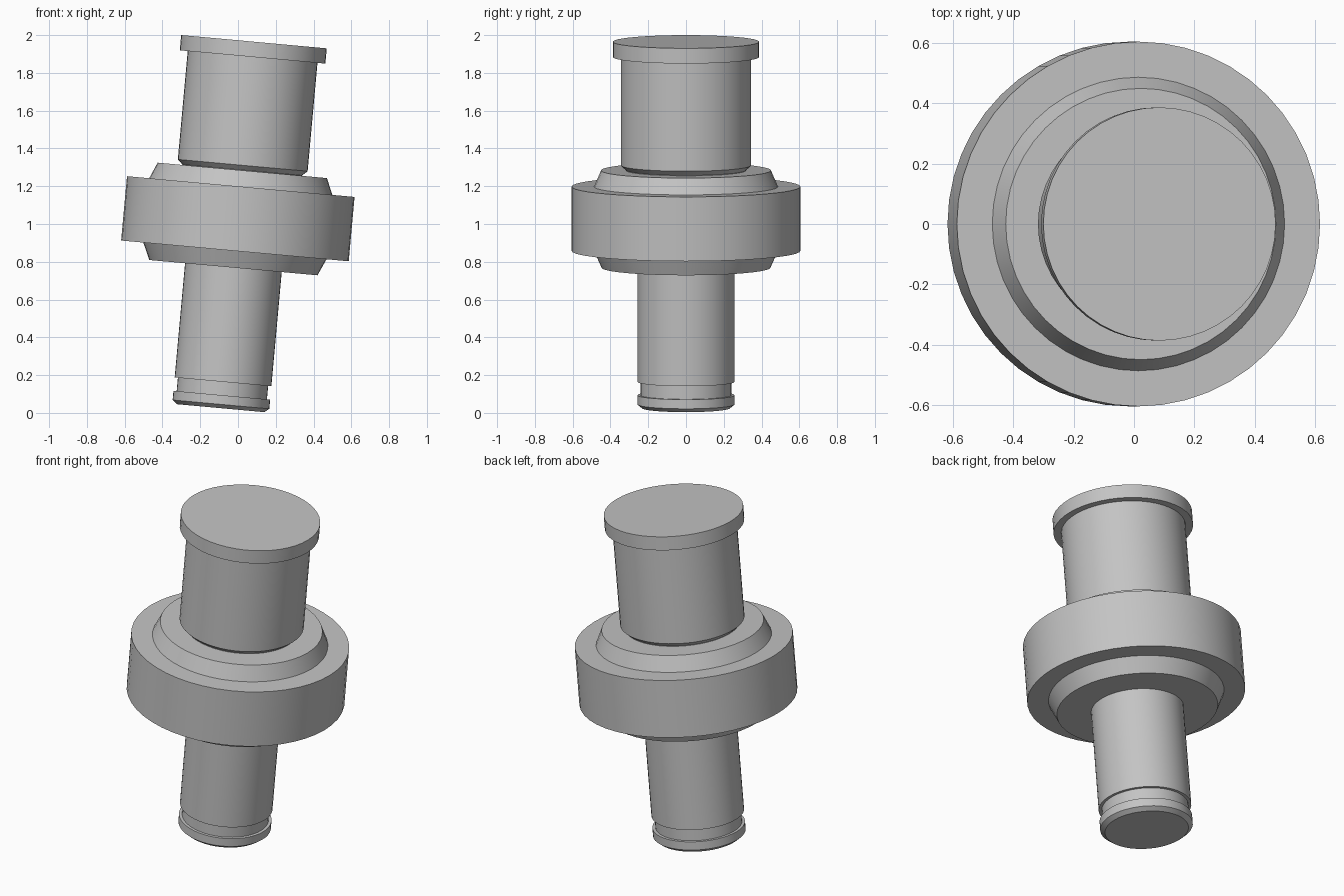
import bpy
import bmesh
import math
from mathutils import Matrix

SEGMENTS = 48
TILT = math.radians(5.2)

cube = bpy.data.objects.get("Cube")
if cube:
    bpy.data.objects.remove(cube, do_unlink=True)

# Single grey metal colour
grey = bpy.data.materials.new("grey metal")
grey.use_nodes = True
colour = (0.55, 0.55, 0.55, 1.0)
grey.diffuse_color = colour
grey.node_tree.nodes["Principled BSDF"].inputs["Base Color"].default_value = colour

# The whole axle leans towards +x
lean = Matrix.Translation((-0.092, 0, 0.025)) @ Matrix.Rotation(TILT, 4, "Y")


def turned_part(name, profile):
    """Revolve a (radius, height) profile into a capped solid."""
    bm = bmesh.new()
    rings = []
    for radius, height in profile:
        rings.append([
            bm.verts.new((radius * math.cos(a), radius * math.sin(a), height))
            for a in (math.tau * i / SEGMENTS for i in range(SEGMENTS))])
    for low, high in zip(rings, rings[1:]):
        for i in range(SEGMENTS):
            j = (i + 1) % SEGMENTS
            bm.faces.new((low[i], low[j], high[j], high[i]))
    bm.faces.new(rings[0][::-1])
    bm.faces.new(rings[-1])
    mesh = bpy.data.meshes.new(name)
    bm.to_mesh(mesh)
    bm.free()
    mesh.materials.append(grey)
    obj = bpy.data.objects.new(name, mesh)
    bpy.context.collection.objects.link(obj)
    obj.matrix_world = lean
    bpy.ops.object.select_all(action="DESELECT")
    obj.select_set(True)
    bpy.context.view_layer.objects.active = obj
    bpy.ops.object.shade_smooth_by_angle(angle=math.radians(20))
    return obj


# Lower shaft with chamfered end and clip groove
turned_part("lower_shaft", [
    (0.232, 0), (0.257, 0.02), (0.257, 0.069), (0.24, 0.069),
    (0.24, 0.14), (0.257, 0.14), (0.257, 0.8)])

# Tapered collar, showing above and below the ring
turned_part("collar", [
    (0.447, 0.747), (0.487, 0.836), (0.487, 1.178), (0.45, 1.264)])

# Wide outer ring
turned_part("outer_ring", [(0.605, 0.836), (0.605, 1.178)])

# Upper barrel with chamfered foot, rooted in the collar
turned_part("upper_barrel", [
    (0.318, 1.2), (0.318, 1.266), (0.345, 1.291), (0.345, 1.9)])

# Flat cap flange
turned_part("cap_flange", [(0.387, 1.867), (0.387, 1.948)])
